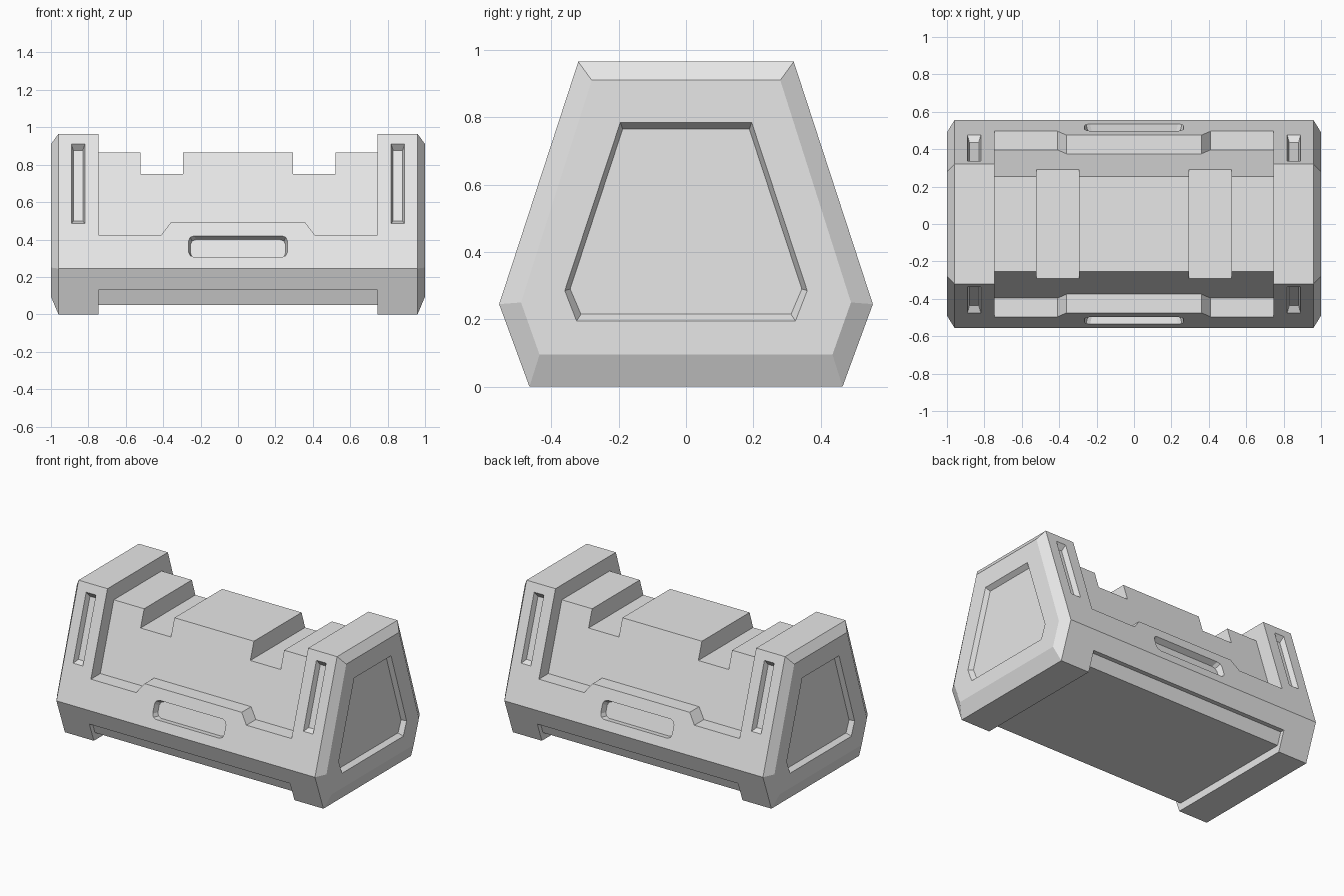
import bpy, bmesh
from mathutils import Vector

if "Cube" in bpy.data.objects:
    bpy.data.objects.remove(bpy.data.objects["Cube"])

K = 0.326                      # horizontal run of the upper side walls per unit of height
C, S = 0.951, 0.310            # cosine and sine of that wall tilt
X0 = 0.745                     # half length of the recessed middle

grey = bpy.data.materials.new("light grey")
grey.diffuse_color = (0.8, 0.8, 0.8, 1)
grey.use_nodes = True
grey.node_tree.nodes["Principled BSDF"].inputs["Base Color"].default_value = grey.diffuse_color


def loft(name, sections):
    """Closed solid through matching rings of points."""
    bm = bmesh.new()
    rings = [[bm.verts.new(p) for p in sec] for sec in sections]
    n = len(rings[0])
    for a, b in zip(rings, rings[1:]):
        for i in range(n):
            j = (i + 1) % n
            bm.faces.new((a[i], a[j], b[j], b[i]))
    bm.faces.new(rings[0])
    bm.faces.new(rings[-1])
    bmesh.ops.recalc_face_normals(bm, faces=bm.faces[:])
    me = bpy.data.meshes.new(name)
    bm.to_mesh(me)
    bm.free()
    me.materials.append(grey)
    ob = bpy.data.objects.new(name, me)
    bpy.context.collection.objects.link(ob)
    return ob


def mirror_profile(half):
    return [(-y, z) for y, z in half] + [(y, z) for y, z in reversed(half)]


def ring(x, profile):
    return [(x, y, z) for y, z in profile]


def box(name, xa, xb, ya, yb, za, zb):
    prof = [(ya, za), (yb, za), (yb, zb), (ya, zb)]
    return loft(name, [ring(xa, prof), ring(xb, prof)])


def cut(target, cutter):
    mod = target.modifiers.new("cut", 'BOOLEAN')
    mod.operation = 'DIFFERENCE'
    mod.solver = 'EXACT'
    mod.object = cutter
    cutter.hide_render = True
    bpy.context.view_layer.objects.active = target
    bpy.ops.object.modifier_apply(modifier=mod.name)
    bpy.data.objects.remove(cutter)


def side_pocket(side, x, z, hw, hh, chamfer, depth, inset_u, inset_v):
    """Tapered pocket cutter square to the sloping side wall."""
    o = Vector((x, side * (0.555 - (z - 0.245) * K), z))
    u, v, n = Vector((1, 0, 0)), Vector((0, -side * S, C)), Vector((0, side * C, S))

    def outline(w, h, d):
        c = chamfer
        if c:
            pts = [(w - c, -h), (w - c * .3, -h + c * .3), (w, -h + c),
                   (w, h - c), (w - c * .3, h - c * .3), (w - c, h)]
            pts += [(-a, -b) for a, b in pts]
        else:
            pts = [(w, -h), (w, h), (-w, h), (-w, -h)]
        return [o + u * a + v * b + n * d for a, b in pts]
    return loft("pocket_cutter", [outline(hw, hh, 0.05), outline(hw, hh, 0),
                                  outline(hw - inset_u, hh - inset_v, -depth)])


# Main hull with bevelled ends
outer = mirror_profile([(0.465, 0), (0.555, 0.245), (0.32, 0.965)])
inner = mirror_profile([(0.435, 0.095), (0.49, 0.25), (0.28, 0.91)])
body = loft("crate_body", [ring(-1, inner), ring(-0.96, outer), ring(0.96, outer), ring(1, inner)])

# Lowered top and raised underside between the end blocks
cut(body, box("top_cutter", -X0, X0, -0.7, 0.7, 0.865, 1.2))
cut(body, box("underside_cutter", -X0, X0, -0.7, 0.7, -0.2, 0.05))

# Recessed side panels with a raised centre step, and the undercut sill
step = [(-X0, 0.425), (-0.41, 0.425), (-0.36, 0.49), (0.36, 0.49), (0.41, 0.425),
        (X0, 0.425), (X0, 1.1), (-X0, 1.1)]
sill = [(-X0, -0.1), (X0, -0.1), (X0, 0.13), (-X0, 0.13)]
for side in (-1, 1):
    cut(body, loft("panel_cutter", [
        [(x, side * (0.635 - K * z + off), z) for x, z in step] for off in (-0.1, 0.2)]))
    cut(body, loft("sill_cutter", [
        [(x, side * (0.465 + 0.367 * z + off), z) for x, z in sill] for off in (-0.03, 0.2)]))

# Strap notches across the top, and the end panels
for m in (-1, 1):
    cut(body, box("notch_cutter", *sorted((m * 0.295, m * 0.52)), -0.7, 0.7, 0.75, 1.2))
    rim = mirror_profile([(0.325, 0.195), (0.36, 0.285), (0.195, 0.785)])
    floor = mirror_profile([(0.312, 0.215), (0.344, 0.29), (0.188, 0.765)])
    cut(body, loft("end_panel_cutter", [ring(m * 1.05, rim), ring(m, rim), ring(m * 0.97, floor)]))

# Grip slots in the side walls and tall slots in the end blocks
for side in (-1, 1):
    cut(body, side_pocket(side, 0, 0.363, 0.265, 0.06, 0.03, 0.04, 0.01, 0.008))
    for m in (-1, 1):
        cut(body, side_pocket(side, m * 0.855, 0.698, 0.036, 0.223, 0, 0.035, 0.011, 0.025))
